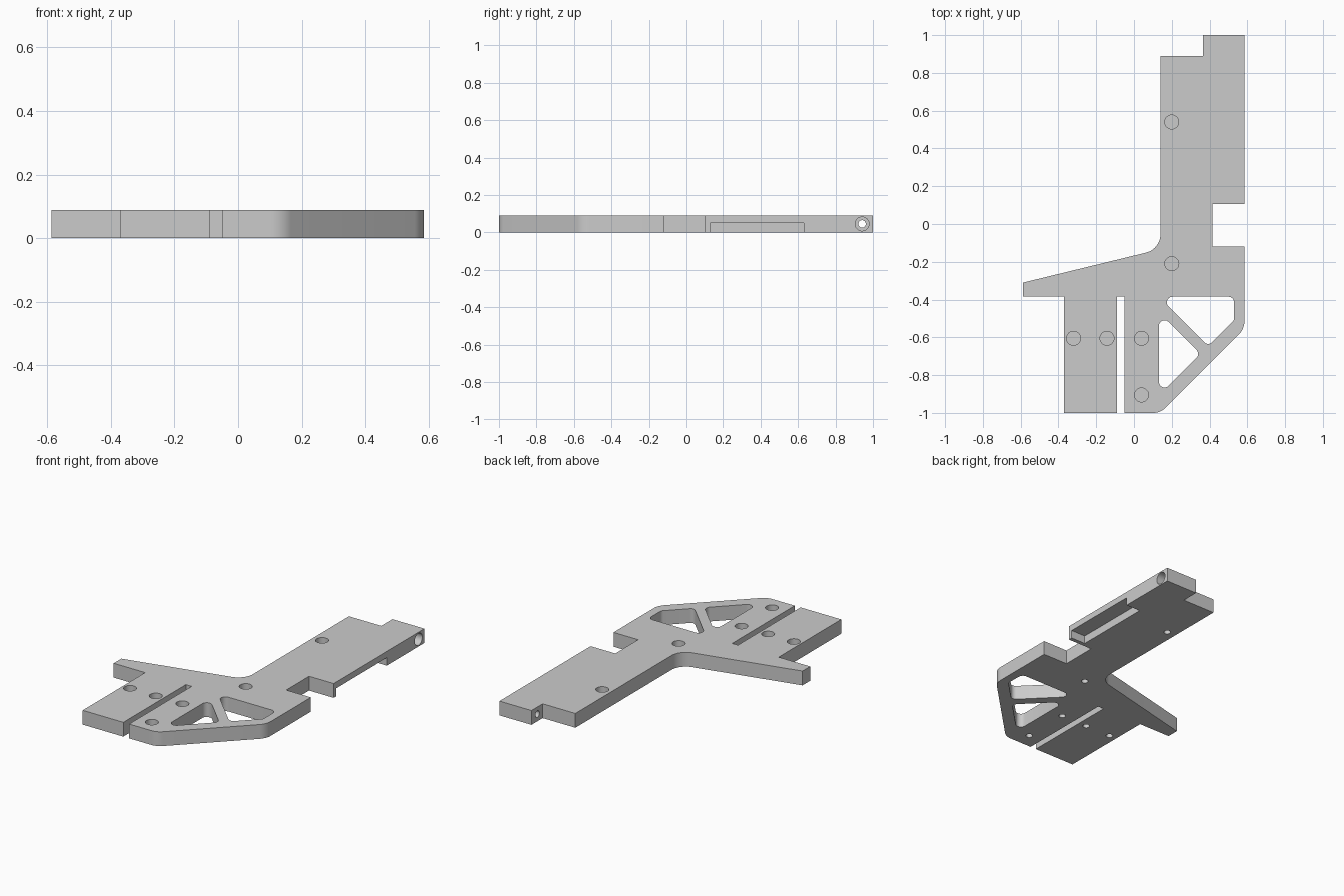
import bpy, bmesh, math
from mathutils import Vector, Matrix

cube = bpy.data.objects.get("Cube")
if cube:
    bpy.data.objects.remove(cube, do_unlink=True)

THICK = 0.089

grey = bpy.data.materials.new("plain grey")
grey.use_nodes = True
grey.diffuse_color = (0.6, 0.6, 0.6, 1)
grey.node_tree.nodes["Principled BSDF"].inputs["Base Color"].default_value = (0.6, 0.6, 0.6, 1)


def rounded(corners, steps=10):
    """Expand (x, y, radius) corners into an outline with arc fillets."""
    pts = []
    for i, (x, y, r) in enumerate(corners):
        p = Vector((x, y))
        if not r:
            pts.append(p)
            continue
        a = (Vector(corners[i - 1][:2]) - p).normalized()
        b = (Vector(corners[(i + 1) % len(corners)][:2]) - p).normalized()
        half = a.angle(b) / 2
        centre = p + (a + b).normalized() * r / math.sin(half)
        start = p + a * r / math.tan(half) - centre
        end = p + b * r / math.tan(half) - centre
        sweep = start.angle(end)
        for k in range(steps + 1):
            t = k / steps
            pts.append(centre + (start * math.sin((1 - t) * sweep)
                                 + end * math.sin(t * sweep)) / math.sin(sweep))
    return pts


def new_object(name, bm):
    bmesh.ops.recalc_face_normals(bm, faces=bm.faces)
    mesh = bpy.data.meshes.new(name)
    bm.to_mesh(mesh)
    bm.free()
    mesh.materials.append(grey)
    obj = bpy.data.objects.new(name, mesh)
    bpy.context.scene.collection.objects.link(obj)
    return obj


def prism(name, corners, z0, z1):
    bm = bmesh.new()
    face = bm.faces.new([bm.verts.new((p.x, p.y, z0)) for p in rounded(corners)])
    top = bmesh.ops.extrude_face_region(bm, geom=[face])["geom"]
    bmesh.ops.translate(bm, vec=(0, 0, z1 - z0),
                        verts=[v for v in top if isinstance(v, bmesh.types.BMVert)])
    return new_object(name, bm)


def cylinder(name, radius, start, end):
    start, end = Vector(start), Vector(end)
    axis = end - start
    place = Matrix.Translation((start + end) / 2) @ axis.to_track_quat('Z', 'Y').to_matrix().to_4x4()
    bm = bmesh.new()
    bmesh.ops.create_cone(bm, cap_ends=True, segments=40, radius1=radius, radius2=radius,
                          depth=axis.length, matrix=place)
    return new_object(name, bm)


# Main plate outline
plate = prism("bracket_plate", [
    (0.585, 1, 0), (0.365, 1, 0), (0.365, 0.89, 0), (0.14, 0.89, 0),
    (0.14, -0.133, 0.1), (-0.587, -0.31, 0), (-0.587, -0.385, 0), (-0.37, -0.385, 0),
    (-0.37, -1, 0), (-0.09, -1, 0), (-0.09, -0.385, 0), (-0.05, -0.385, 0),
    (-0.05, -1, 0), (0.14, -1, 0.09), (0.585, -0.555, 0.1),
    (0.585, -0.12, 0), (0.415, -0.12, 0), (0.415, 0.105, 0), (0.585, 0.105, 0)], 0, THICK)

cutters = []

# Two triangular windows beside the diagonal strut
R = 0.03
cutters.append(prism("upper_window_cutter", [
    (0.132, -0.385, R), (0.53, -0.385, R), (0.53, -0.51, R), (0.393, -0.647, R)], -0.1, 0.2))
cutters.append(prism("lower_window_cutter", [
    (0.132, -0.467, R), (0.352, -0.688, R), (0.132, -0.908, R)], -0.1, 0.2))

# Recess under the outer edge of the long arm
cutters.append(prism("edge_recess_cutter", [
    (0.485, 0.13, 0), (0.7, 0.13, 0), (0.7, 0.63, 0), (0.485, 0.63, 0)], -0.1, 0.05))

# Screw holes: wide from the top, narrow from below, thin web between
for x, y in [(0.2, 0.54), (0.2, -0.21), (-0.32, -0.605),
             (-0.143, -0.605), (0.04, -0.605), (0.04, -0.905)]:
    cutters.append(cylinder("screw_head_cutter", 0.037, (x, y, 0.045), (x, y, 0.2)))
    cutters.append(cylinder("screw_shaft_cutter", 0.02, (x, y, -0.1), (x, y, 0.04)))

# Stepped cross hole through the end tab
cutters.append(cylinder("cross_shaft_cutter", 0.02, (0.3, 0.942, 0.045), (0.7, 0.942, 0.045)))
cutters.append(cylinder("cross_head_cutter", 0.037, (0.5, 0.942, 0.045), (0.7, 0.942, 0.045)))

for cutter in cutters:
    cutter.hide_render = True
    mod = plate.modifiers.new("cut", 'BOOLEAN')
    mod.operation = 'DIFFERENCE'
    mod.solver = 'EXACT'
    mod.object = cutter

# Bake the cuts and discard the cutters
deps = bpy.context.evaluated_depsgraph_get()
baked = bpy.data.meshes.new_from_object(plate.evaluated_get(deps))
plate.modifiers.clear()
plate.data = baked
for cutter in cutters:
    bpy.data.objects.remove(cutter, do_unlink=True)

bpy.ops.object.select_all(action='DESELECT')
plate.select_set(True)
bpy.context.view_layer.objects.active = plate
bpy.ops.object.shade_smooth_by_angle(angle=math.radians(30))
